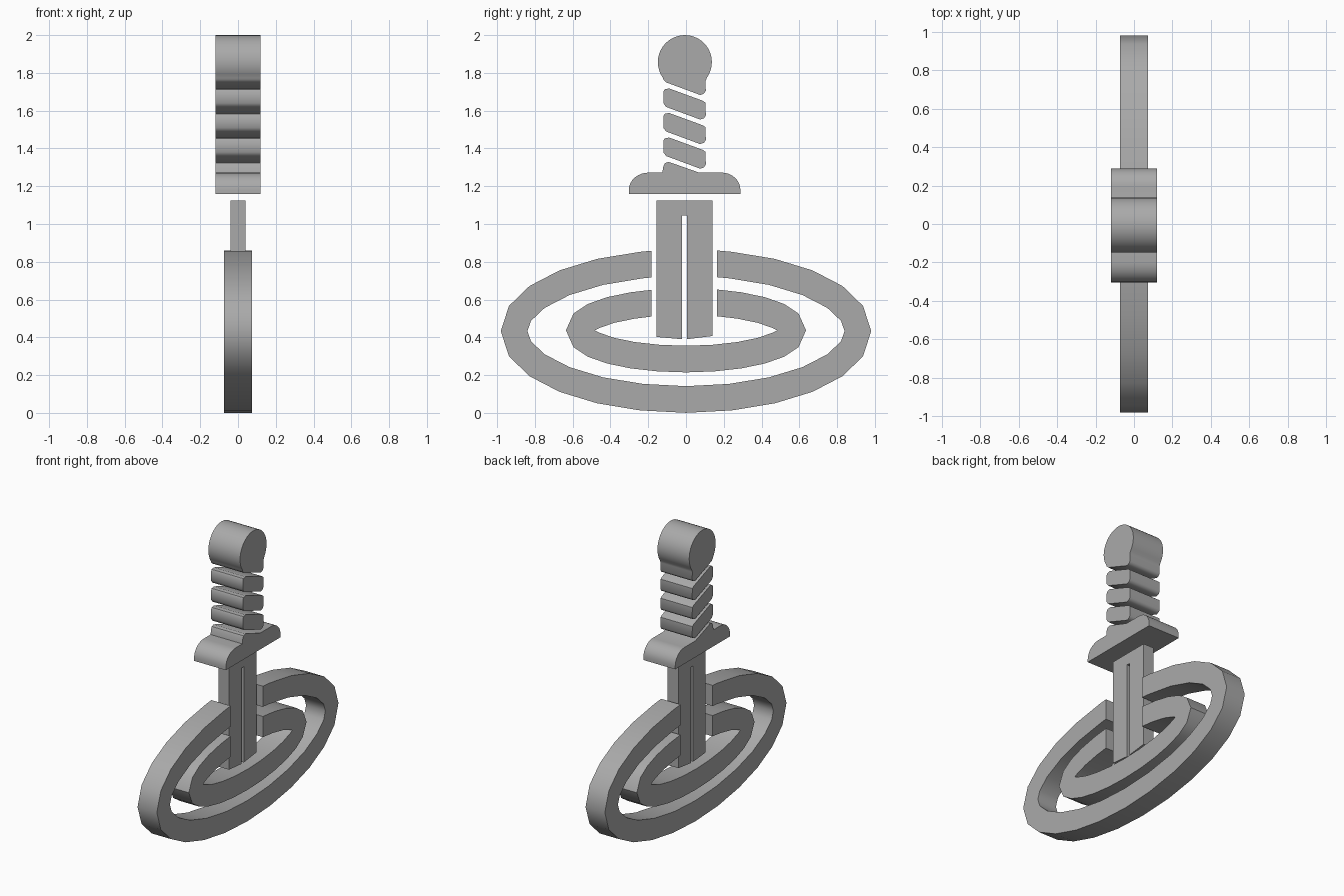
import bpy, bmesh
from math import sin, cos, pi, radians, hypot

cube = bpy.data.objects.get("Cube")
if cube:
    bpy.data.objects.remove(cube, do_unlink=True)

steel = bpy.data.materials.new("grey_steel")
GREY = (0.4, 0.4, 0.4, 1)
steel.use_nodes = True
steel.diffuse_color = GREY
steel.node_tree.nodes["Principled BSDF"].inputs["Base Color"].default_value = GREY


def plate(name, profile, half):
    """Extrude a side profile of (y, z) points along x."""
    bm = bmesh.new()
    face = bm.faces.new([bm.verts.new((-half, y, z)) for y, z in profile])
    ext = bmesh.ops.extrude_face_region(bm, geom=[face], use_keep_orig=True)
    moved = [v for v in ext["geom"] if isinstance(v, bmesh.types.BMVert)]
    bmesh.ops.translate(bm, verts=moved, vec=(2 * half, 0, 0))
    bmesh.ops.recalc_face_normals(bm, faces=bm.faces)
    mesh = bpy.data.meshes.new(name)
    bm.to_mesh(mesh)
    bm.free()
    mesh.materials.append(steel)
    obj = bpy.data.objects.new(name, mesh)
    bpy.context.collection.objects.link(obj)
    bpy.ops.object.select_all(action="DESELECT")
    obj.select_set(True)
    bpy.context.view_layer.objects.active = obj
    bpy.ops.object.shade_smooth_by_angle(angle=radians(40))
    return obj


def arc(cy, cz, ry, rz, start, end, steps):
    angles = [radians(start + (end - start) * i / steps) for i in range(steps + 1)]
    return [(cy + ry * cos(a), cz + rz * sin(a)) for a in angles]


# Rings: an elliptical band of even width, open at the top for the blade
GAP_LEFT, GAP_RIGHT = -0.183, 0.164
BAND = 0.0705


def offset_point(a, b, t, d):
    ny, nz = cos(t) / a, sin(t) / b
    n = hypot(ny, nz)
    return a * cos(t) + d * ny / n, b * sin(t) + d * nz / n


def angle_at(a, b, d, y):
    lo, hi = radians(45), radians(135)
    for _ in range(40):
        mid = (lo + hi) / 2
        if offset_point(a, b, mid, d)[0] > y:
            lo = mid
        else:
            hi = mid
    return lo


def band_edge(a, b, d, cz):
    start = angle_at(a, b, d, GAP_LEFT)
    end = angle_at(a, b, d, GAP_RIGHT) + 2 * pi
    step = pi / 12
    inner = [i * step for i in range(40) if start + 0.03 < i * step < end - 0.03]
    # Where the inside edge would fold over itself, it closes to a point
    folds = d < 0 and b * b / a < -d
    c2 = (d * d / b**4 - 1 / b**2) / (1 / a**2 - 1 / b**2) if folds else 0
    tip = c2**0.5 * (a - b * b / a)
    points = []
    for t in [start] + inner + [end]:
        y, z = offset_point(a, b, t, d)
        if folds and abs(sin(t)) < 0.01:
            points.append((tip if cos(t) > 0 else -tip, cz))
        elif not folds or z * sin(t) > 0:
            points.append((y, cz + z))
    return points


for name, a, b, cz in (("outer_ring", 0.91, 0.362, 0.433),
                       ("inner_ring", 0.565, 0.152, 0.437)):
    plate(name, band_edge(a, b, BAND, cz) + band_edge(a, b, -BAND, cz)[::-1], 0.073)

# Blade with a slot open at the foot
plate("blade", [(-0.155, 0.402), (-0.155, 1.125), (0.14, 1.125), (0.14, 0.407),
                (0.005, 0.39), (0.005, 1.045), (-0.02, 1.045), (-0.02, 0.39)], 0.04)

# Guard with rounded ends and the slanted foot of the grip
guard = [(-0.303, 1.16)] + arc(-0.198, 1.18, 0.105, 0.092, 180, 90, 8)
guard += [(-0.125, 1.272), (-0.12, 1.305), (-0.112, 1.322), (-0.092, 1.329), (0.07, 1.272)]
guard += arc(0.19, 1.18, 0.098, 0.092, 90, 0, 8) + [(0.288, 1.16)]
plate("guard", guard, 0.12)

# Slanted grip wraps
wrap_top = [(-0.12, 1.64), (-0.12, 1.70), (-0.113, 1.713), (-0.09, 1.718),
            (0.09, 1.652), (0.103, 1.642)]
wrap_foot = [(0.105, 1.575), (0.095, 1.56), (0.075, 1.553), (-0.106, 1.62)]
PITCH = 0.13
for i in range(3):
    plate(f"grip_wrap_{i + 1}", [(y, z - i * PITCH) for y, z in wrap_top + wrap_foot], 0.12)

# Round pommel with its neck ending in the same slant
neck = [(y, z + PITCH) for y, z in wrap_foot]
pommel = [(0.103, 1.755)] + arc(-0.006, 1.857, 0.143, 0.143, -36, 216, 28)
plate("pommel", pommel + [(-0.12, 1.765)] + neck[::-1], 0.12)
